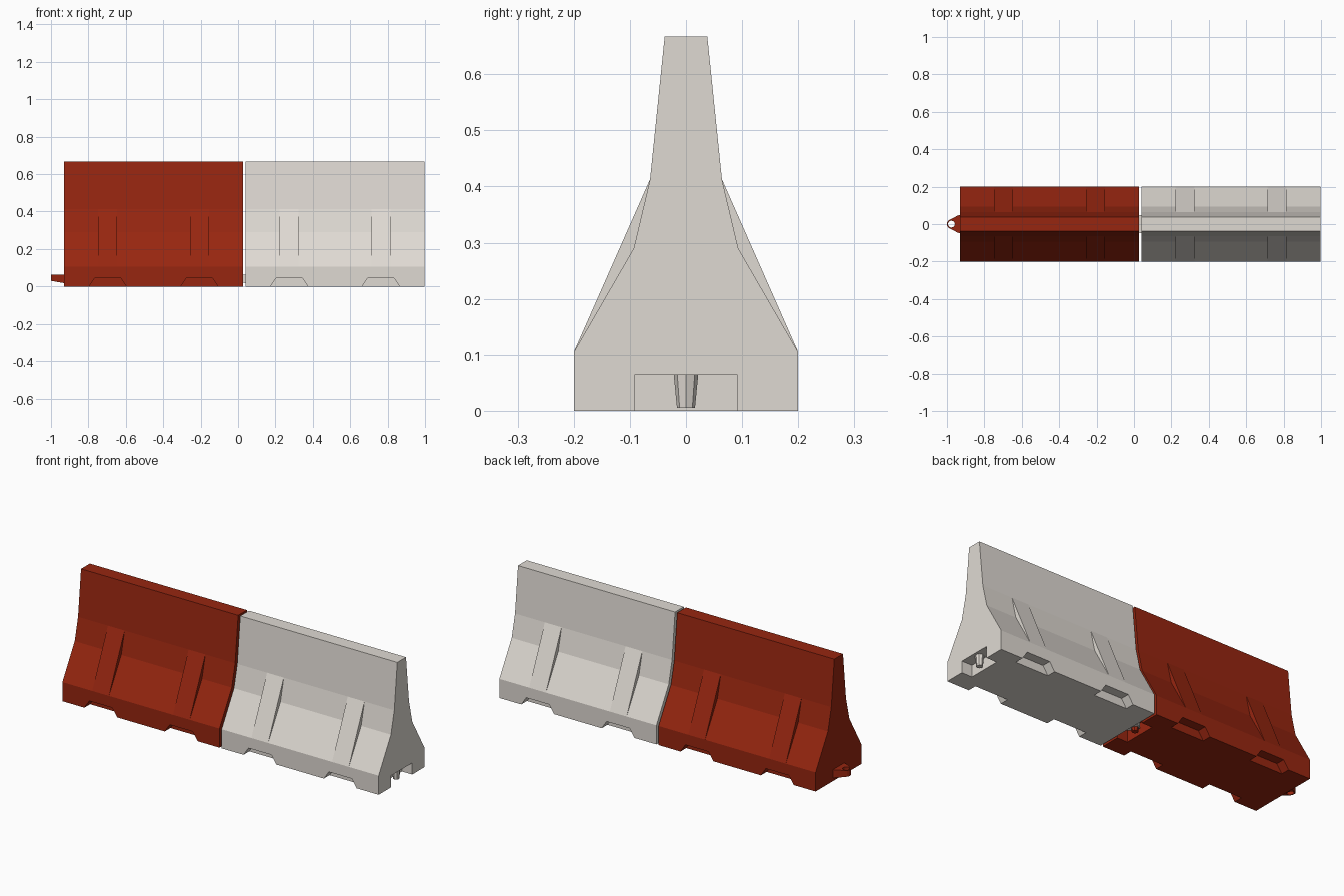
import bpy, bmesh, math

if "Cube" in bpy.data.objects:
    bpy.data.objects.remove(bpy.data.objects["Cube"])

LENGTH, STEP, START = 0.957, 0.97, -0.93   # block length, spacing, left end of first block
HOLE_X = -0.046                            # hitch hole centre relative to block's left end


def material(name, rgb):
    m = bpy.data.materials.new(name)
    m.diffuse_color = (*rgb, 1)
    m.use_nodes = True
    m.node_tree.nodes["Principled BSDF"].inputs["Base Color"].default_value = m.diffuse_color
    return m


def add_object(name, bm, mat):
    bmesh.ops.recalc_face_normals(bm, faces=bm.faces[:])
    me = bpy.data.meshes.new(name)
    bm.to_mesh(me)
    bm.free()
    if mat:
        me.materials.append(mat)
    ob = bpy.data.objects.new(name, me)
    bpy.context.collection.objects.link(ob)
    return ob


def prism(name, pts, axis, a, b, mat=None):
    """Extrude a 2D outline along an axis from a to b."""
    place = {'x': lambda u, v, w: (w, u, v),
             'y': lambda u, v, w: (u, w, v),
             'z': lambda u, v, w: (u, v, w)}[axis]
    bm = bmesh.new()
    lo = [bm.verts.new(place(u, v, a)) for u, v in pts]
    hi = [bm.verts.new(place(u, v, b)) for u, v in pts]
    bm.faces.new(lo)
    bm.faces.new(hi)
    n = len(pts)
    for i in range(n):
        bm.faces.new((lo[i], lo[(i + 1) % n], hi[(i + 1) % n], hi[i]))
    return add_object(name, bm, mat)


def cut(ob, cutters):
    """Subtract the cutters, bake the result and remove the cutters."""
    for c in cutters:
        mod = ob.modifiers.new("cut", 'BOOLEAN')
        mod.operation, mod.solver, mod.object = 'DIFFERENCE', 'EXACT', c
    deps = bpy.context.evaluated_depsgraph_get()
    baked = bpy.data.meshes.new_from_object(ob.evaluated_get(deps))
    ob.modifiers.clear()
    ob.data = baked
    for c in cutters:
        bpy.data.objects.remove(c)


def ring(cx, r, n, start=0.0, sweep=2 * math.pi):
    return [(cx + r * math.cos(start + sweep * i / n),
             r * math.sin(start + sweep * i / n)) for i in range(n)]


def barrier(label, x0, mat):
    x1, mid = x0 + LENGTH, x0 + LENGTH / 2

    # Main body from the stepped half profile, mirrored
    half = [(0.2, 0), (0.2, 0.105), (0.093, 0.29), (0.064, 0.413), (0.038, 0.667)]
    outline = half + [(-y, z) for y, z in reversed(half)]
    body = prism(label + "_barrier_body", outline, 'x', x0, x1, mat)

    # Fork pockets on both sides and the hitch recess at the right end
    cutters = []
    for s in (-1, 1):
        for d in (-0.245, 0.245):
            c = mid + d
            k = 0.03 / 0.045 * 0.02
            trap = [(c - 0.1 - k, -0.02), (c + 0.1 + k, -0.02),
                    (c + 0.07, 0.045), (c - 0.07, 0.045)]
            cutters.append(prism("pocket_cutter", trap, 'y', s * 0.15, s * 0.25))
    cutters.append(prism("recess_cutter",
                         [(-0.092, -0.02), (0.092, -0.02), (0.092, 0.064), (-0.092, 0.064)],
                         'x', x1 - 0.063, x1 + 0.05))
    cut(body, cutters)

    # Wedge ribs filling the concave slope
    for s, side in ((-1, "front"), (1, "back")):
        for d in (-0.246, 0.246):
            tri = [(s * 0.2, 0.105), (s * 0.064, 0.413), (s * 0.08, 0.28)]
            prism(f"{label}_{side}_rib", tri, 'x', mid + d - 0.051, mid + d + 0.051, mat)

    # Hitch tongue with rounded tip, sloped underside and a hole
    cx = x0 + HOLE_X
    tip = [(cx + 0.025 * math.cos(a), 0.025 * math.sin(a))
           for a in (math.radians(110 + 140 * i / 6) for i in range(7))]
    pts = [(x0 + 0.002, 0.05), (x0 - 0.012, 0.046)] + tip + [(x0 - 0.012, -0.046), (x0 + 0.002, -0.05)]
    tongue = prism(label + "_hitch_tongue", pts, 'z', 0.02, 0.063, mat)
    for v in tongue.data.vertices:
        if v.co.z < 0.04:
            v.co.z = 0.018 + 0.012 * min(1, (x0 - v.co.x) / 0.07)
    cut(tongue, [prism("hole_cutter", ring(cx, 0.0185, 12), 'z', -0.02, 0.1)])

    # Tapered octagonal pin hanging in the recess
    px = x0 + STEP + HOLE_X
    pin = prism(label + "_hitch_pin", ring(px, 0.022, 8), 'z', 0.005, 0.066, mat)
    for v in pin.data.vertices:
        if v.co.z < 0.03:
            v.co.x = px + (v.co.x - px) * 0.73
            v.co.y *= 0.73


barrier("red", START, material("barrier red", (0.31, 0.019, 0.005)))
barrier("white", START + STEP, material("barrier off white", (0.74, 0.70, 0.65)))
